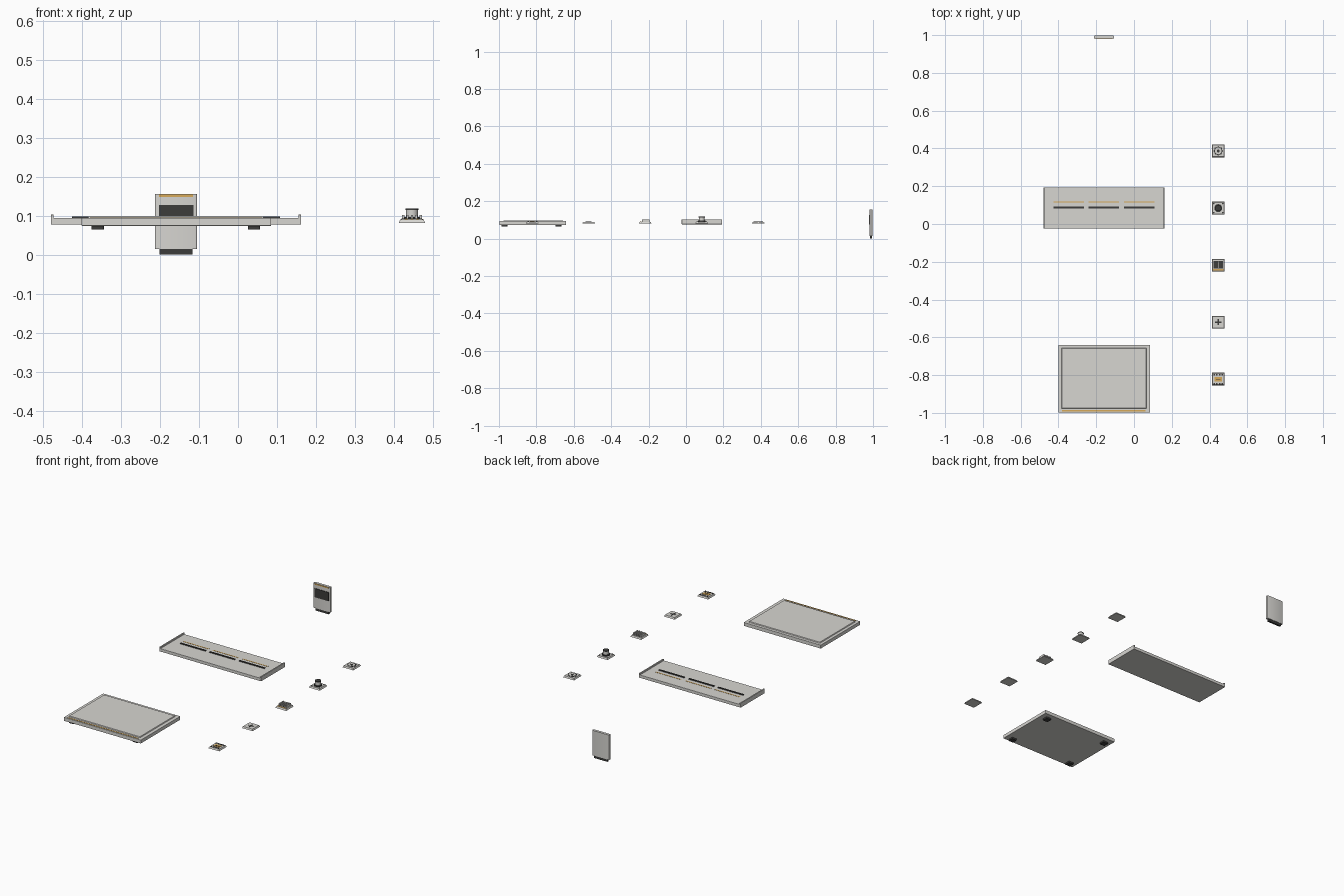
import bpy, bmesh, math

if "Cube" in bpy.data.objects:
    bpy.data.objects.remove(bpy.data.objects["Cube"])


def material(name, rgb):
    m = bpy.data.materials.new(name)
    m.diffuse_color = (*rgb, 1)
    m.use_nodes = True
    m.node_tree.nodes["Principled BSDF"].inputs["Base Color"].default_value = m.diffuse_color
    return m


GREY = material("warm grey", (0.68, 0.67, 0.64))
DARK = material("charcoal", (0.045, 0.045, 0.043))
GOLD = material("amber", (0.68, 0.40, 0.10))


def finish(bm, name, mat, bevel=0):
    bmesh.ops.recalc_face_normals(bm, faces=bm.faces)
    me = bpy.data.meshes.new(name)
    bm.to_mesh(me)
    bm.free()
    ob = bpy.data.objects.new(name, me)
    bpy.context.collection.objects.link(ob)
    me.materials.append(mat)
    if bevel:
        mod = ob.modifiers.new("bevel", 'BEVEL')
        mod.width, mod.segments = bevel, 2
    return ob


def box(name, x, y, z, mat, bevel=0, taper=0, round_upright=0):
    """Box from (min, max) ranges; taper pulls in the top, round_upright rounds z edges."""
    bm = bmesh.new()
    bmesh.ops.create_cube(bm, size=1)
    for v in bm.verts:
        t = taper if v.co.z > 0 else 0
        for i, (lo, hi) in enumerate((x, y, z)):
            s = v.co[i]
            v.co[i] = (lo + hi) / 2 + s * (hi - lo - (2 * t if i < 2 else 0))
    if round_upright:
        upright = [e for e in bm.edges
                   if abs(e.verts[0].co.z - e.verts[1].co.z) > 1e-5]
        bmesh.ops.bevel(bm, geom=upright, offset=round_upright, segments=3,
                        profile=0.5, affect='EDGES')
    return finish(bm, name, mat, bevel)


def disc(name, x, y, z, r, mat, r_top=None, sides=24):
    bm = bmesh.new()
    bmesh.ops.create_cone(bm, cap_ends=True, segments=sides, radius1=r,
                          radius2=r if r_top is None else r_top, depth=z[1] - z[0])
    bmesh.ops.translate(bm, verts=bm.verts, vec=(x, y, (z[0] + z[1]) / 2))
    return finish(bm, name, mat)


# Console slab with raised lid, amber front line and four feet
box("console_body", (-0.401, 0.085), (-0.997, -0.641), (0.074, 0.094), GREY, 0.001)
box("console_lid", (-0.385, 0.066), (-0.977, -0.657), (0.093, 0.0985), GREY, taper=0.003)
box("console_front_strip", (-0.38, 0.062), (-0.992, -0.986), (0.093, 0.0955), GOLD)
for fx in (-0.36, 0.041):
    for fy in (-0.971, -0.682):
        box("console_foot", (fx - 0.016, fx + 0.016), (fy - 0.016, fy + 0.016),
            (0.065, 0.075), DARK, round_upright=0.004)

# Docking tray with raised ends, three long slots and contact strips
box("tray_base", (-0.48, 0.162), (-0.023, 0.193), (0.077, 0.094), GREY, 0.001)
for lo, hi in ((-0.48, -0.473), (0.155, 0.162)):
    box("tray_end_lip", (lo, hi), (-0.023, 0.193), (0.086, 0.1025), GREY, 0.001)
for cx in (-0.345, -0.16, 0.028):
    box("tray_slot", (cx - 0.08, cx + 0.08), (0.083, 0.093), (0.093, 0.0975), DARK)
    box("tray_contact_strip", (cx - 0.08, cx + 0.08), (0.114, 0.12), (0.093, 0.095), GOLD)

# Upright cartridge with label, amber line and edge connector
box("cartridge_body", (-0.213, -0.105), (0.982, 0.997), (0.014, 0.156), GREY,
    round_upright=0.004)
box("cartridge_front_strip", (-0.203, -0.115), (0.980, 0.984), (0.148, 0.154), GOLD)
box("cartridge_label", (-0.203, -0.114), (0.979, 0.985), (0.077, 0.127), DARK)
box("cartridge_connector", (-0.201, -0.117), (0.984, 0.995), (0.0, 0.016), DARK)

# Row of small square modules, each on the same chamfered tile
MX, TOP, HALF = 0.446, 0.09, 0.034
DIAL_Y, KNOB_Y, FIN_Y, CROSS_Y, CHIP_Y = 0.387, 0.084, -0.218, -0.520, -0.821
for my in (DIAL_Y, KNOB_Y, FIN_Y, CROSS_Y, CHIP_Y):
    box("module_tile", (MX - HALF, MX + HALF), (my - HALF, my + HALF),
        (0.081, TOP), GREY, taper=0.004)
LOW = (TOP - 0.001, TOP + 0.001)

# Dial module: ring of dots around a dark centre
disc("dial_ring", MX, DIAL_Y, LOW, 0.022, DARK)
disc("dial_face", MX, DIAL_Y, (TOP, TOP + 0.0018), 0.018, GREY)
disc("dial_centre", MX, DIAL_Y, (TOP, TOP + 0.0025), 0.008, DARK)
for i in range(8):
    a = i * math.tau / 8
    disc("dial_dot", MX + 0.0215 * math.cos(a), DIAL_Y + 0.0215 * math.sin(a),
         (TOP, TOP + 0.0015), 0.004, DARK, sides=8)

# Knob module: collar, stem, dark cap and corner studs
disc("knob_collar", MX, KNOB_Y, (TOP - 0.001, 0.096), 0.021, DARK)
disc("knob_stem", MX, KNOB_Y, (0.096, 0.115), 0.0152, GREY)
disc("knob_cap", MX, KNOB_Y, (0.114, 0.118), 0.0165, DARK)
for sx in (-1, 1):
    for sy in (-1, 1):
        disc("knob_stud", MX + sx * 0.024, KNOB_Y + sy * 0.024, LOW, 0.004, DARK, sides=8)

# Fin module: grey fins over a dark bed, amber front strip
box("fin_bed", (MX - 0.025, MX + 0.025), (FIN_Y - 0.017, FIN_Y + 0.023), LOW, DARK)
for i in range(5):
    fx = MX + (i - 2) * 0.0112
    box("cooling_fin", (fx - 0.0028, fx + 0.0028), (FIN_Y - 0.017, FIN_Y + 0.023),
        (TOP - 0.001, 0.102), GREY)
box("fin_front_strip", (MX - 0.027, MX + 0.027), (FIN_Y - 0.029, FIN_Y - 0.021), LOW, GOLD)

# Cross module: thin plus mark
box("cross_bar_wide", (MX - 0.016, MX + 0.016), (CROSS_Y - 0.003, CROSS_Y + 0.003), LOW, DARK)
box("cross_bar_long", (MX - 0.003, MX + 0.003), (CROSS_Y - 0.016, CROSS_Y + 0.016), LOW, DARK)

# Chip module: amber chip with dark mark and pins along two sides
box("chip_plate", (MX - 0.019, MX + 0.019), (CHIP_Y - 0.013, CHIP_Y + 0.011),
    (TOP - 0.001, TOP + 0.002), GOLD)
box("chip_mark", (MX - 0.013, MX + 0.013), (CHIP_Y - 0.006, CHIP_Y - 0.001),
    (TOP, TOP + 0.003), DARK)
for i in range(4):
    px = MX + (i - 1.5) * 0.0145
    for s in (-1, 1):
        y = CHIP_Y + s * 0.0235
        box("chip_pin", (px - 0.0045, px + 0.0045), (y - 0.004, y + 0.004),
            (TOP - 0.001, TOP + 0.002), DARK)

# Smooth the round parts, keep hard edges
for ob in bpy.context.scene.objects:
    ob.select_set(any(k in ob.name for k in ("dial", "knob", "cartridge_body", "foot")))
    if ob.select_get():
        bpy.context.view_layer.objects.active = ob
bpy.ops.object.shade_smooth_by_angle(angle=math.radians(35))
